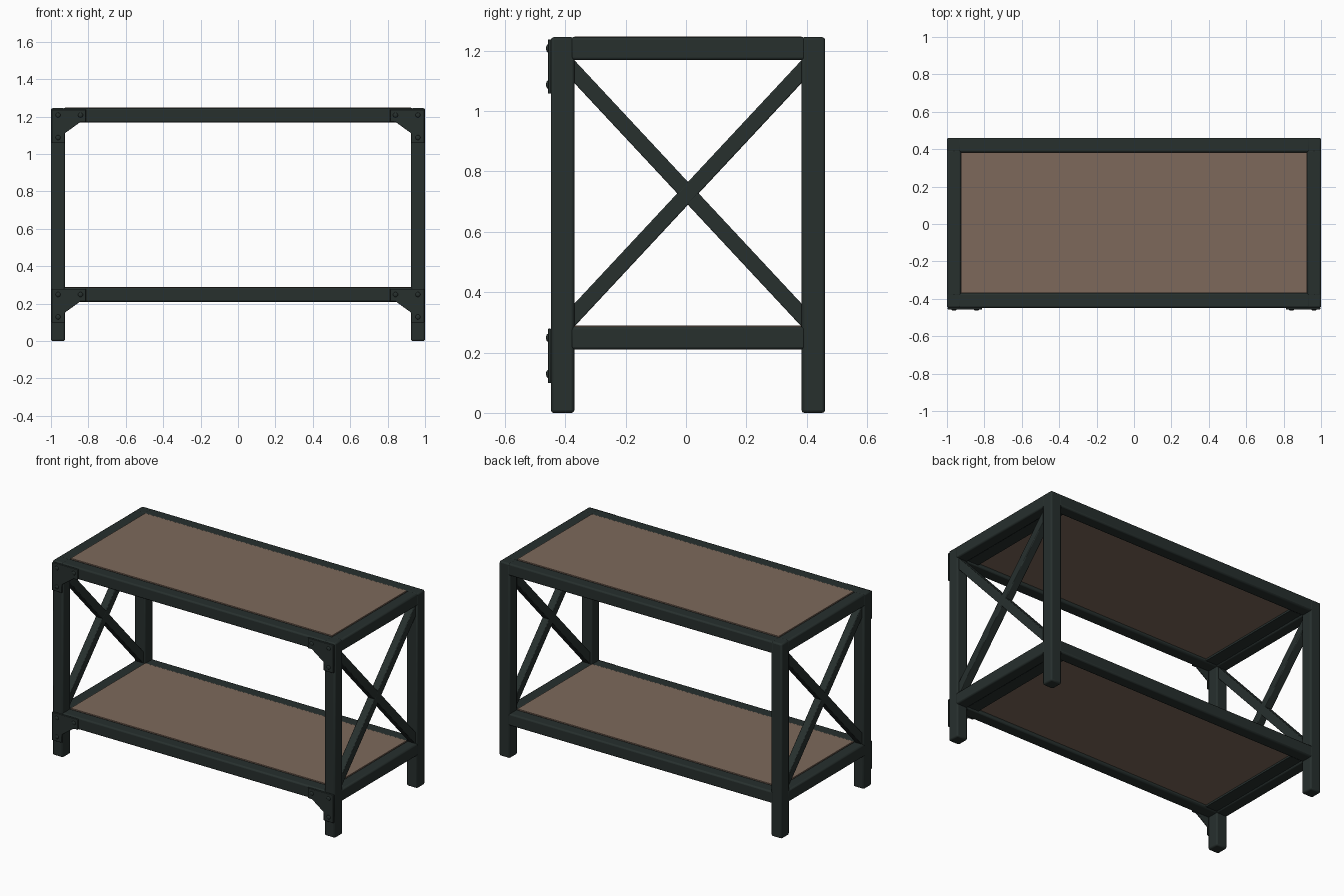
import bpy
import bmesh
from math import radians
from mathutils import Matrix, Vector

cube = bpy.data.objects.get("Cube")
if cube:
    bpy.data.objects.remove(cube, do_unlink=True)


def material(name, rgb):
    m = bpy.data.materials.new(name)
    m.use_nodes = True
    m.diffuse_color = (*rgb, 1)
    m.node_tree.nodes["Principled BSDF"].inputs["Base Color"].default_value = (*rgb, 1)
    return m


METAL = material("dark green grey metal", (0.020, 0.029, 0.027))
WOOD = material("brown wood", (0.205, 0.141, 0.105))

# Main dimensions
X, W = 1.0, 0.075              # half length, tube width along x
FRONT, BACK, D = -0.448, 0.461, 0.078
RAIL_TOPS = {"upper": 1.245, "lower": 0.286}
RAIL_H = 0.076
LAP = 0.014                    # how far rails run into the legs
MID_Y = (FRONT + BACK) / 2


def finish(name, bm, mat, bevel):
    bmesh.ops.recalc_face_normals(bm, faces=bm.faces)
    me = bpy.data.meshes.new(name)
    bm.to_mesh(me)
    bm.free()
    me.materials.append(mat)
    ob = bpy.data.objects.new(name, me)
    bpy.context.collection.objects.link(ob)
    if bevel:
        mod = ob.modifiers.new("soft edges", "BEVEL")
        mod.width, mod.segments = bevel, 2
        mod.limit_method, mod.angle_limit = "ANGLE", radians(30)
    bpy.context.view_layer.objects.active = ob
    ob.select_set(True)
    bpy.ops.object.shade_smooth_by_angle(angle=radians(35))
    ob.select_set(False)
    return ob


def box(name, lo, hi, mat=METAL, bevel=0.009):
    lo, hi = Vector(lo), Vector(hi)
    bm = bmesh.new()
    bmesh.ops.create_cube(bm, size=1, matrix=Matrix.Translation((lo + hi) / 2)
                          @ Matrix.Diagonal((*(hi - lo), 1)))
    return finish(name, bm, mat, bevel)


def prism(name, points, offset, bevel):
    """Extrude a flat outline along the offset vector."""
    bm = bmesh.new()
    face = bm.faces.new([bm.verts.new(p) for p in points])
    ext = bmesh.ops.extrude_face_region(bm, geom=[face])
    moved = [v for v in ext["geom"] if isinstance(v, bmesh.types.BMVert)]
    bmesh.ops.translate(bm, verts=moved, vec=offset)
    return finish(name, bm, METAL, bevel)


SIDES = (("right", -1), ("left", 1))
ENDS = (("front", FRONT, 1), ("back", BACK, -1))
IN_X, IN_Y = X - W, (BACK - FRONT) / 2 - D    # half size of the opening

# Legs
for side, s in SIDES:
    x0, x1 = sorted((s * X, s * IN_X))
    for end, y, d in ENDS:
        y0, y1 = sorted((y, y + d * D))
        box(f"{end}_{side}_leg", (x0, y0, 0), (x1, y1, RAIL_TOPS["upper"]))

# Rails, support bars and wooden boards of both shelves
BAR_W, BAR_LOW = 0.08, 0.068
BOARD_RISE, BOARD_LOW = 0.003, 0.056
for level, top in RAIL_TOPS.items():
    bottom = top - RAIL_H
    for end, y, d in ENDS:
        y0, y1 = sorted((y, y + d * D))
        box(f"{level}_{end}_rail", (-IN_X - LAP, y0, bottom), (IN_X + LAP, y1, top))
    for side, s in SIDES:
        x0, x1 = sorted((s * X, s * IN_X))
        box(f"{level}_{side}_rail", (x0, MID_Y - IN_Y - LAP, bottom),
            (x1, MID_Y + IN_Y + LAP, top))
        x0, x1 = sorted((s * IN_X, s * (IN_X - BAR_W)))
        box(f"{level}_{side}_support_bar", (x0, MID_Y - IN_Y, top - BAR_LOW),
            (x1, MID_Y + IN_Y, top - BOARD_LOW), bevel=0)
    box(f"{level}_board", (-IN_X, MID_Y - IN_Y, top - BOARD_LOW),
        (IN_X, MID_Y + IN_Y, top + BOARD_RISE), WOOD, 0)

# Crossed braces on both ends
z_low, z_high, tall = RAIL_TOPS["lower"], RAIL_TOPS["upper"] - RAIL_H, 0.076
slope = (z_high - z_low - tall) / (2 * IN_Y)
reach = IN_Y + LAP
z_mid = (z_low + z_high) / 2
for side, s in SIDES:
    for name, d, thick in (("rising", 1, 0.05), ("falling", -1, 0.049)):
        x = s * (X - W / 2) - thick / 2
        corners = [(-1, -1), (1, -1), (1, 1), (-1, 1)]
        pts = [(x, MID_Y + a * reach, z_mid + d * a * slope * reach + b * tall / 2)
               for a, b in corners]
        prism(f"{side}_{name}_brace", pts, (thick, 0, 0), 0.004)

# Corner brackets with domed bolts on the front
OUTLINE = [(0.004, 0), (0.187, 0), (0.187, -0.067), (0.157, -0.067),
           (0.074, -0.127), (0.074, -0.18), (0.004, -0.18)]
BOLTS = [(0.038, -0.03), (0.158, -0.03), (0.038, -0.15)]
PLATE = 0.01
for level, top in RAIL_TOPS.items():
    z = top - 0.007
    for side, s in SIDES:
        pts = [(s * (X - u), FRONT + 0.001, z + v) for u, v in OUTLINE]
        prism(f"{level}_{side}_bracket", pts, (0, -PLATE - 0.001, 0), 0.003)
        bm = bmesh.new()
        for u, v in BOLTS:
            place = Matrix.Translation((s * (X - u), FRONT - PLATE, z + v))
            bmesh.ops.create_uvsphere(bm, u_segments=16, v_segments=8, radius=0.013,
                                      matrix=place @ Matrix.Diagonal((1, 0.45, 1, 1)))
        finish(f"{level}_{side}_bolts", bm, METAL, 0)
